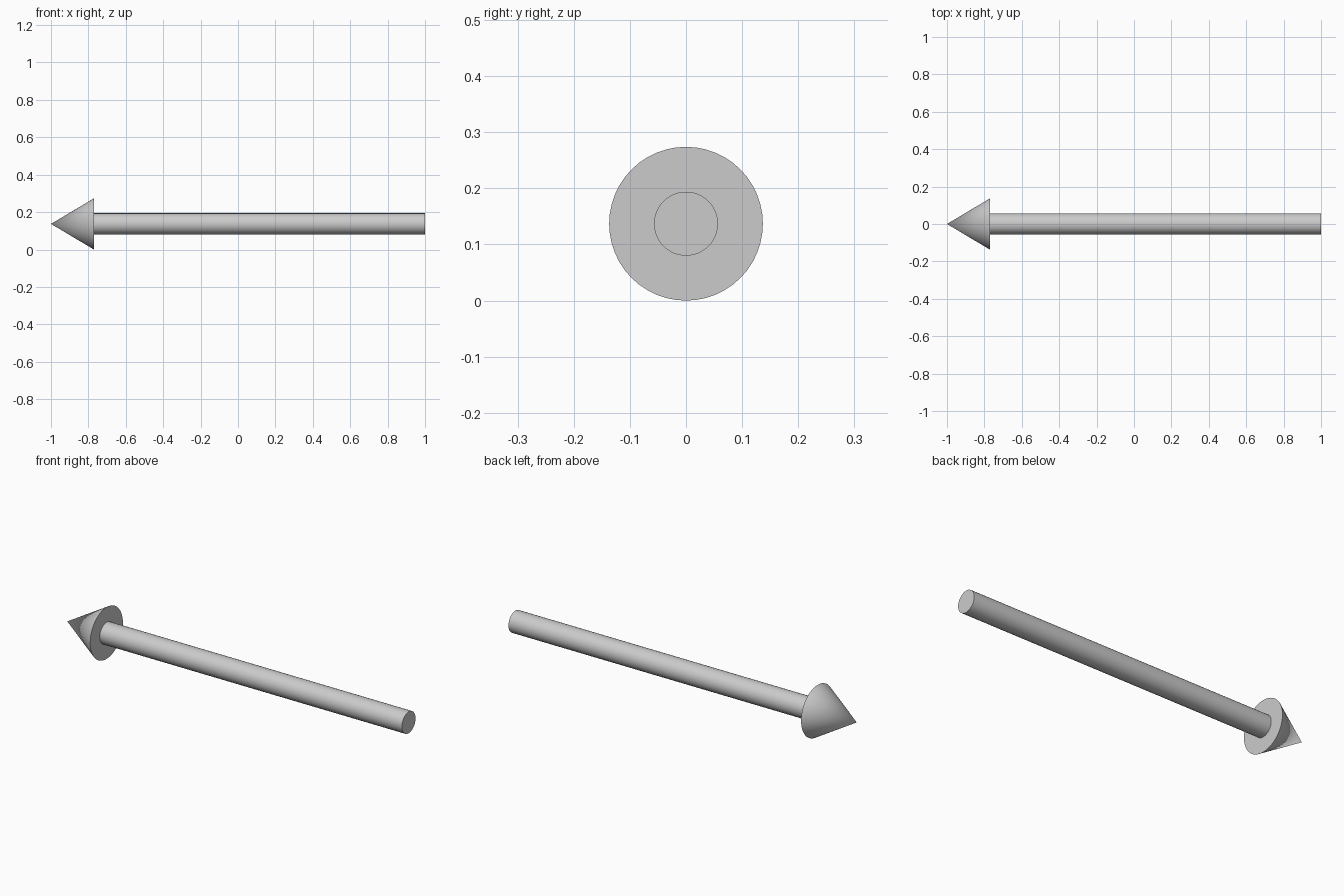
import bpy
import math

if "Cube" in bpy.data.objects:
    bpy.data.objects.remove(bpy.data.objects["Cube"])

SIDES = 48
HEAD_R = 0.137
SHAFT_R = 0.057
TIP_X, NECK_X, END_X = -1.0, -0.77, 1.0


def add_round(name, r_start, r_end, x_start, x_end):
    """Round part along x, from x_start (r_start) down to x_end (r_end)."""
    bpy.ops.mesh.primitive_cone_add(
        vertices=SIDES, radius1=r_start, radius2=r_end,
        depth=x_start - x_end,
        location=((x_start + x_end) / 2, 0, HEAD_R),
        rotation=(0, -math.pi / 2, 0))
    obj = bpy.context.object
    obj.name = name
    bpy.ops.object.transform_apply(location=False, rotation=True, scale=True)
    bpy.ops.object.shade_smooth_by_angle(angle=math.radians(30))
    return obj


# Straight shaft, butting against the flat back of the head
add_round("arrow_shaft", SHAFT_R, SHAFT_R, END_X, NECK_X)

# Pointed head
add_round("arrow_head", HEAD_R, 0, NECK_X, TIP_X)
